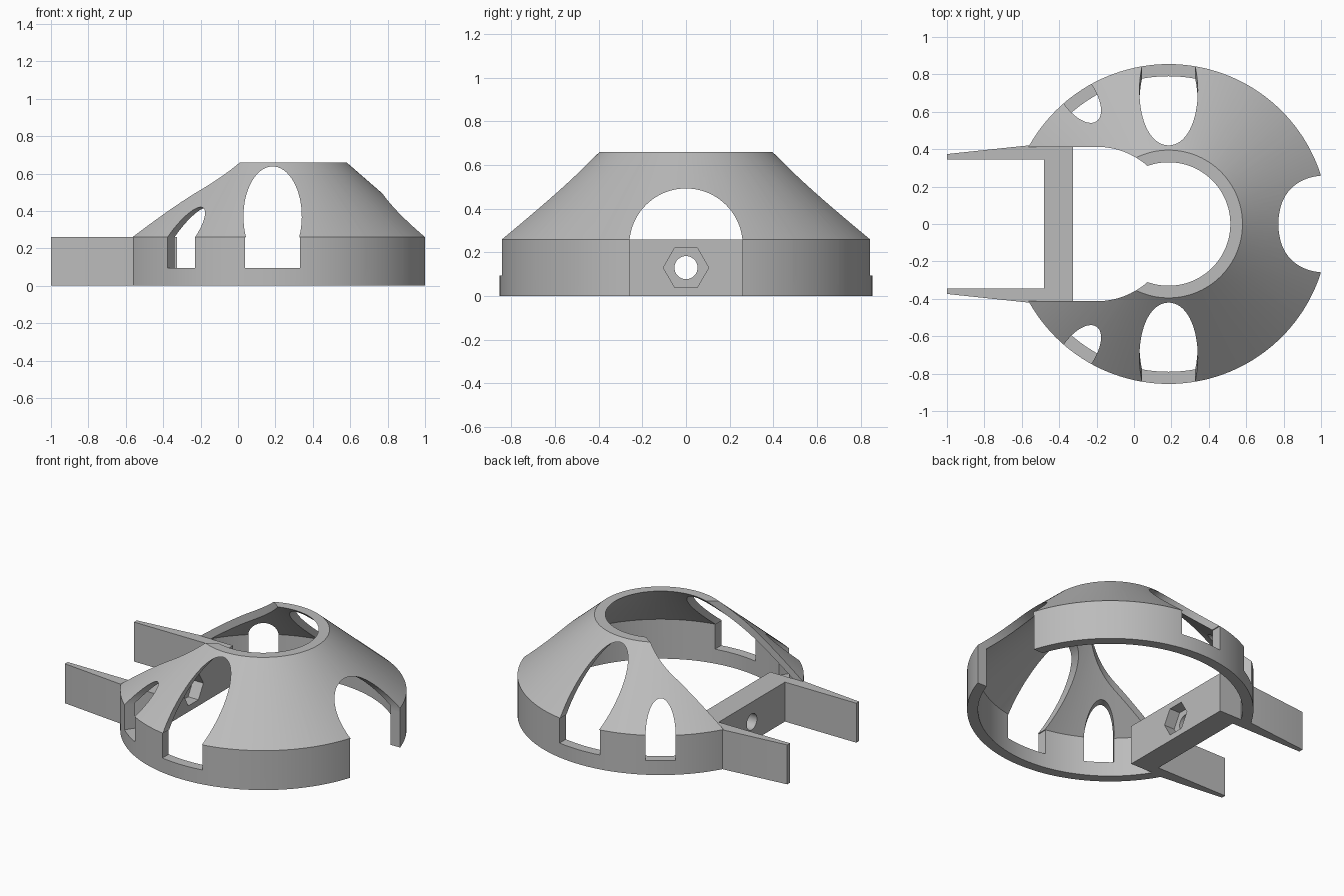
import bpy, bmesh
from math import sin, cos, pi, radians, sqrt
from mathutils import Matrix, Vector

if "Cube" in bpy.data.objects:
    bpy.data.objects.remove(bpy.data.objects["Cube"])

AXIS_X = 0.185      # centre line of the dome
SLOT = 0.413        # half width of the open slot
WALL_TOP = 0.26     # top of the upright rim

grey = bpy.data.materials.new("plain grey")
grey.use_nodes = True
grey.diffuse_color = (0.5, 0.5, 0.5, 1)
grey.node_tree.nodes["Principled BSDF"].inputs["Base Color"].default_value = (0.5, 0.5, 0.5, 1)


def finish(name, bm):
    bmesh.ops.recalc_face_normals(bm, faces=bm.faces)
    mesh = bpy.data.meshes.new(name)
    bm.to_mesh(mesh)
    bm.free()
    mesh.materials.append(grey)
    ob = bpy.data.objects.new(name, mesh)
    bpy.context.collection.objects.link(ob)
    return ob


def prism(name, outline, depth, matrix=Matrix()):
    """Extrude a flat outline along its local z, then place it."""
    bm = bmesh.new()
    face = bm.faces.new([bm.verts.new((x, y, 0)) for x, y in outline])
    ext = bmesh.ops.extrude_face_region(bm, geom=[face])
    top = [v for v in ext["geom"] if isinstance(v, bmesh.types.BMVert)]
    bmesh.ops.translate(bm, verts=top, vec=(0, 0, depth))
    bm.transform(matrix)
    return finish(name, bm)


def lathe(name, profile, steps=144):
    bm = bmesh.new()
    rings = [[bm.verts.new((AXIS_X + r * cos(2 * pi * i / steps), r * sin(2 * pi * i / steps), z))
              for i in range(steps)] for r, z in profile]
    for a, b in zip(rings, rings[1:] + rings[:1]):
        for i in range(steps):
            j = (i + 1) % steps
            bm.faces.new((a[i], a[j], b[j], b[i]))
    return finish(name, bm)


def cut(ob, cutter):
    cutter.hide_render = True
    mod = ob.modifiers.new("cut", "BOOLEAN")
    mod.operation, mod.solver, mod.object = "DIFFERENCE", "EXACT", cutter
    bpy.context.view_layer.objects.active = ob
    bpy.ops.object.modifier_apply(modifier=mod.name)
    bpy.data.objects.remove(cutter)


def circle(radius, steps, cx=0.0, cy=0.0):
    return [(cx + radius * cos(2 * pi * i / steps), cy + radius * sin(2 * pi * i / steps))
            for i in range(steps)]


def facing(x, z, angle):
    """Frame with local y upward and local z pointing outward at the angle."""
    out = Vector((cos(angle), sin(angle), 0))
    up = Vector((0, 0, 1))
    rot = Matrix((up.cross(out), up, out)).transposed().to_4x4()
    return Matrix.Translation((x, 0, z)) @ rot


def arch(angle, half, sill, centre, rx, rz, steps=40):
    """Window cutter: straight jambs below an elliptical head."""
    start = -pi / 2 * 0.27 if centre > WALL_TOP else 0
    head = []
    for i in range(steps + 1):
        t = start + (pi - 2 * start) * i / steps
        head.append((rx * cos(t), centre + rz * sin(t)))
    shoulder = min(WALL_TOP, head[0][1])
    jambs = [(-half, shoulder - 0.001), (-half, sill), (half, sill), (half, shoulder - 0.001)]
    return prism("window_cutter", head + jambs, 1.0, facing(AXIS_X, 0, angle) @ Matrix.Translation((0, 0, 0.2)))


# Domed shell: upright rim below a cone with an open top
shell = lathe("domed_shell", [(0.855, 0), (0.855, WALL_TOP), (0.395, 0.66),
                              (0.33, 0.66), (0.79, WALL_TOP), (0.79, 0)])

# Open slot with a rounded end
slot_end = [(-0.2 + SLOT * cos(t), SLOT * sin(t))
            for t in [-pi / 2 + pi * i / 48 for i in range(49)]]
cut(shell, prism("slot_cutter", slot_end + [(-1.2, SLOT), (-1.2, -SLOT)], 2,
                 Matrix.Translation((0, 0, -1))))

# Arched windows around the shell, and the wide gap that goes through the rim
cut(shell, arch(0, 0.26, -0.1, 0.233, 0.26, 0.26))
for side in (1, -1):
    for degrees in (45, 90):
        cut(shell, arch(side * radians(degrees), 0.147, 0.095, 0.37, 0.156, 0.268))
    cut(shell, arch(side * radians(125), 0.09, 0.095, 0.255, 0.09, 0.165))

# Crossbar with a bolt hole and a hexagonal nut pocket
bar = prism("crossbar", [(-0.48, -SLOT), (-0.325, -SLOT), (-0.325, SLOT), (-0.48, SLOT)], WALL_TOP)
cut(bar, prism("bolt_cutter", circle(0.053, 40), 0.4, facing(-0.6, 0.13, 0)))
cut(bar, prism("nut_cutter", circle(0.104, 6), 0.2, facing(-0.4, 0.13, 0)))

# Tapered side arms
arms = []
for side, label in ((1, "left"), (-1, "right")):
    outline = [(-1, 0.345), (-0.48, 0.345), (-0.48, SLOT), (-0.55, SLOT + 0.005), (-0.566, 0.42), (-1, 0.374)]
    arms.append(prism(label + "_arm", [(x, side * y) for x, y in outline], WALL_TOP))

# Smooth curved walls, sharp corners
bpy.ops.object.select_all(action="DESELECT")
for ob in [shell, bar] + arms:
    ob.select_set(True)
bpy.context.view_layer.objects.active = shell
bpy.ops.object.shade_smooth_by_angle(angle=radians(25))
